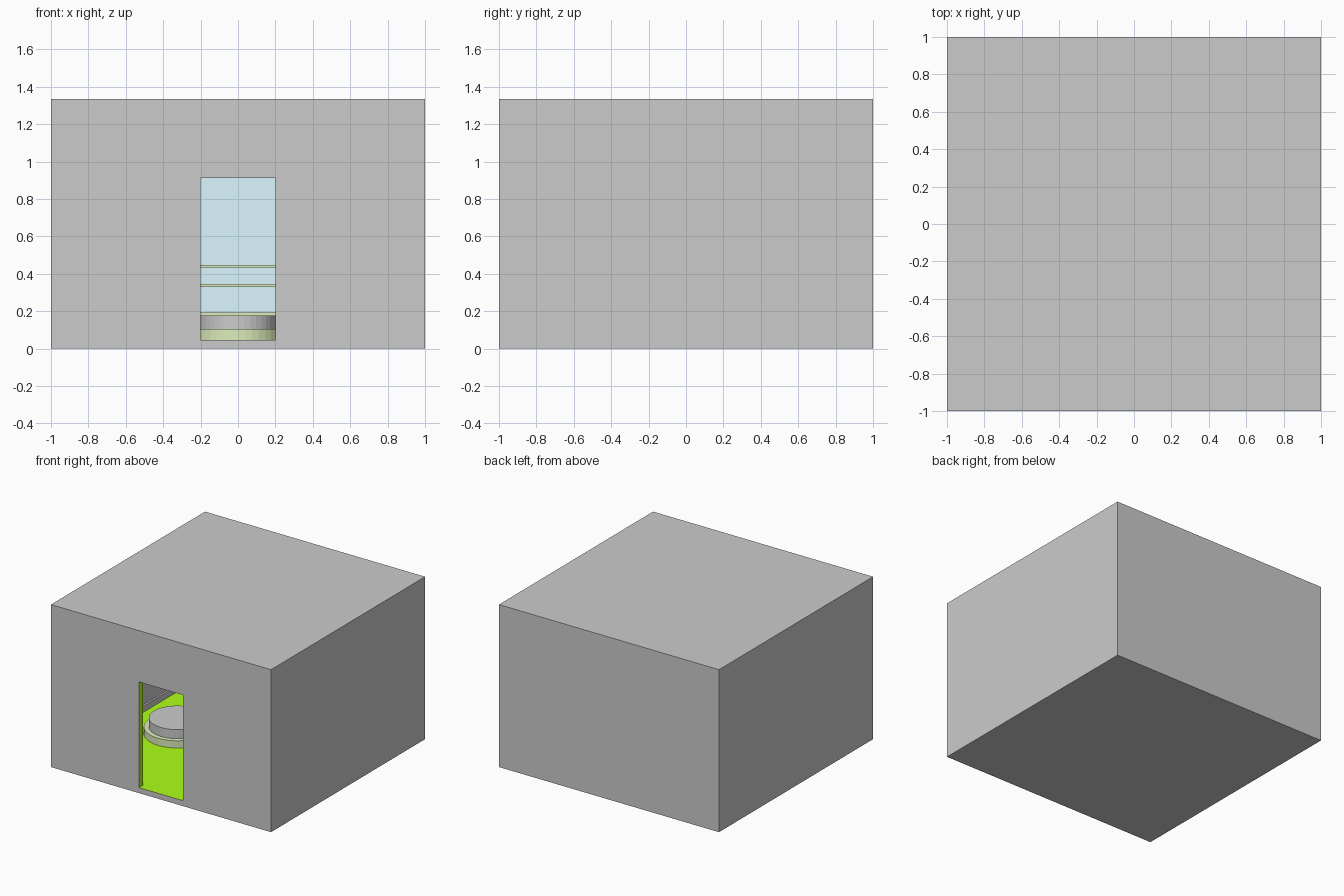
import bpy, bmesh
from mathutils import Vector

if "Cube" in bpy.data.objects:
    bpy.data.objects.remove(bpy.data.objects["Cube"])

H, WALL, FLOOR = 1.335, 0.05, 0.045
INNER = 1 - WALL


def material(name, rgb):
    m = bpy.data.materials.new(name)
    m.diffuse_color = (*rgb, 1)
    m.use_nodes = True
    m.node_tree.nodes["Principled BSDF"].inputs["Base Color"].default_value = m.diffuse_color
    return m


green = material("bright_green", (0.42, 1.0, 0.01))
pale_green = material("pale_green", (0.72, 0.85, 0.5))
blue = material("pale_blue", (0.7, 0.93, 1.0))


def finish(name, bm, mat=None):
    me = bpy.data.meshes.new(name)
    bm.to_mesh(me)
    bm.free()
    ob = bpy.data.objects.new(name, me)
    bpy.context.collection.objects.link(ob)
    if mat:
        me.materials.append(mat)
    return ob


def box(name, lo, hi, mat=None):
    lo, hi = Vector(lo), Vector(hi)
    bm = bmesh.new()
    bmesh.ops.create_cube(bm, size=1)
    bmesh.ops.scale(bm, vec=hi - lo, verts=bm.verts)
    bmesh.ops.translate(bm, vec=(lo + hi) / 2, verts=bm.verts)
    return finish(name, bm, mat)


def drum(name, x, y, r, z0, z1, mat=None):
    bm = bmesh.new()
    bmesh.ops.create_cone(bm, cap_ends=True, segments=40, radius1=r, radius2=r, depth=z1 - z0)
    bmesh.ops.translate(bm, vec=(x, y, (z0 + z1) / 2), verts=bm.verts)
    return finish(name, bm, mat)


# Hollow room shell with a doorway cut through the front wall
shell = box("room_shell", (-1, -1, 0), (1, 1, H))
cutters = [
    box("cavity_cutter", (-INNER, -INNER, 0.03), (INNER, INNER, H - WALL)),
    box("door_cutter", (-0.2, -1.2, FLOOR), (0.2, -0.9, 0.913)),
]
for c in cutters:
    c.hide_render = True
    mod = shell.modifiers.new(c.name, 'BOOLEAN')
    mod.operation = 'DIFFERENCE'
    mod.solver = 'EXACT'
    mod.object = c
bpy.context.view_layer.objects.active = shell
for mod in list(shell.modifiers):
    bpy.ops.object.modifier_apply(modifier=mod.name)
for c in cutters:
    bpy.data.objects.remove(c, do_unlink=True)

# Green lining on the doorway sides and sill
shell.data.materials.clear()
shell.data.materials.append(material("grey", (0.8, 0.8, 0.8)))
shell.data.materials.append(green)
for p in shell.data.polygons:
    c = p.center
    lining = abs(c.x) < 0.21 and -0.99 < c.y < -INNER - 0.01 and FLOOR - 0.01 < c.z < 0.92
    p.material_index = 1 if lining else 0

# Green floor and blue back wall lining
box("floor_covering", (-INNER, -INNER, 0.03), (INNER, INNER, FLOOR), green)
box("back_panel", (-INNER, INNER - 0.01, FLOOR), (INNER, INNER, H - WALL), blue)

# Baseboards along the side walls
for side, name in ((-1, "left_baseboard"), (1, "right_baseboard")):
    xs = sorted((side * INNER, side * (INNER - 0.015)))
    box(name, (xs[0], -INNER, FLOOR), (xs[1], INNER - 0.01, FLOOR + 0.05))

# Thin shelves on the back wall
for i, z in enumerate((0.178, 0.33, 0.433)):
    box(f"shelf_{i + 1}", (-0.6, 0.78, z), (0.6, INNER - 0.01, z + 0.015), pale_green)

# Low round platforms: wide pale base with a grey drum on top
for i, (x, y) in enumerate(((-0.51, -0.06), (0, 0.4), (0.51, -0.06))):
    drum(f"platform_base_{i + 1}", x, y, 0.25, FLOOR, 0.104, pale_green)
    drum(f"platform_top_{i + 1}", x, y, 0.212, 0.104, 0.178)
